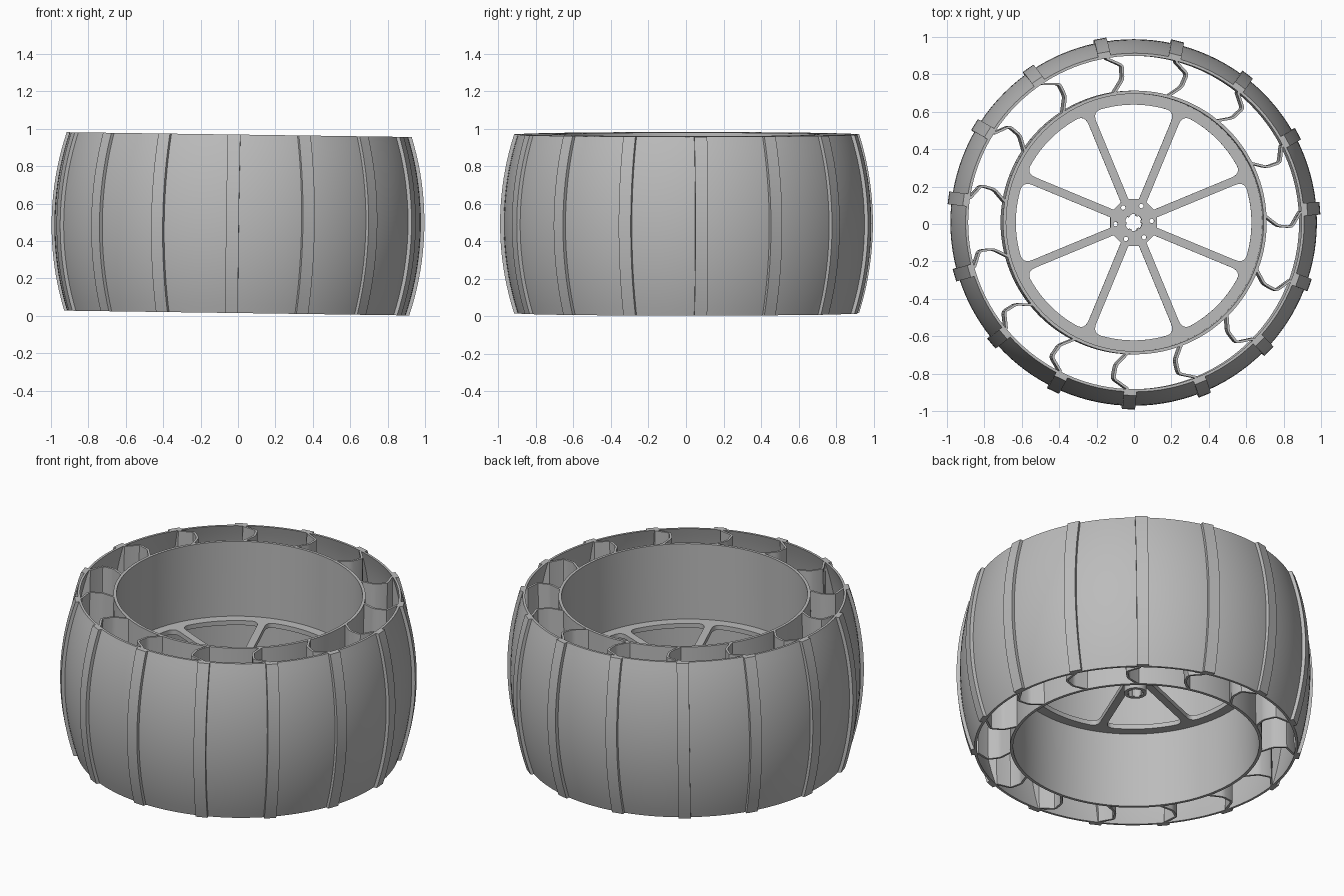
import bpy, bmesh, math
from mathutils import Matrix, Vector

if "Cube" in bpy.data.objects:
    bpy.data.objects.remove(bpy.data.objects["Cube"])

HALF = 0.477                                   # half width of the wheel
COUNT, PHASE = 15, math.radians(4.4)           # treads and flexible paddles
PLACE = Matrix.Translation((-0.002, 0.008, 0.492)) @ Matrix.Rotation(math.radians(0.8), 4, 'Y')

grey = bpy.data.materials.new("wheel grey")
grey.diffuse_color = (0.5, 0.5, 0.5, 1)
grey.use_nodes = True
grey.node_tree.nodes["Principled BSDF"].inputs["Base Color"].default_value = grey.diffuse_color


def crown(z):
    """Outer radius of the barrel-shaped tyre shell at height z."""
    return 0.98 - 1.56 + math.sqrt(1.56 ** 2 - z * z)


def polar(r, a, z=0.0):
    return Vector((r * math.cos(a), r * math.sin(a), z))


def skin(bm, rings, wrap=False):
    """Join closed rings of points into a tube, capped or wrapped round."""
    vs = [[bm.verts.new(p) for p in ring] for ring in rings]
    n = len(vs[0])
    pairs = list(zip(vs, vs[1:])) + ([(vs[-1], vs[0])] if wrap else [])
    for a, b in pairs:
        for i in range(n):
            j = (i + 1) % n
            bm.faces.new((a[i], a[j], b[j], b[i]))
    if not wrap:
        bm.faces.new(vs[0])
        bm.faces.new(vs[-1])


def finish(ob, angle=30):
    ob.data.materials.clear()
    ob.data.materials.append(grey)
    ob.matrix_world = PLACE
    bpy.ops.object.select_all(action='DESELECT')
    ob.select_set(True)
    bpy.context.view_layer.objects.active = ob
    bpy.ops.object.shade_smooth_by_angle(angle=math.radians(angle))


def make(name, bm):
    bmesh.ops.recalc_face_normals(bm, faces=bm.faces)
    me = bpy.data.meshes.new(name)
    bm.to_mesh(me)
    bm.free()
    ob = bpy.data.objects.new(name, me)
    bpy.context.collection.objects.link(ob)
    finish(ob)


def lathe(name, profile, steps=120):
    bm = bmesh.new()
    skin(bm, [[polar(r, math.tau * k / steps, z) for r, z in profile]
              for k in range(steps)], wrap=True)
    make(name, bm)


levels = [HALF * (2 * i / 20 - 1) for i in range(21)]

# Barrel tyre shell and straight inner rim
lathe("tyre_shell", [(crown(z), z) for z in levels] +
      [(crown(z) - 0.014, z) for z in reversed(levels)])
lathe("inner_rim", [(0.705, -HALF), (0.705, HALF), (0.688, HALF), (0.688, -HALF)])

# Tread bars following the crown
bm = bmesh.new()
for k in range(COUNT):
    turn = Matrix.Rotation(PHASE + math.tau * k / COUNT, 3, 'Z')
    skin(bm, [[turn @ Vector((crown(z) + d, t, z)) for d, t in
               ((-0.012, -0.034), (0.019, -0.034), (0.019, 0.034), (-0.012, 0.034))]
              for z in levels])
make("tread_bars", bm)


# Bent paddles between rim and shell
def paddle_ring(z):
    corners = [(0.698, -1.3), (0.768, -5.7), (0.842, -6.0), (0.888, -0.9)]
    pts = [polar(r, math.radians(a)) for r, a in corners]
    path = [pts[0]]
    for i in (1, 2):                            # soften the two bends
        p, q, s = pts[i - 1], pts[i], pts[i + 1]
        a, b = q + (p - q).normalized() * 0.014, q + (s - q).normalized() * 0.014
        path += [a, (a + b + 2 * q) / 4, b]
    path += [pts[3], polar(max(crown(z) - 0.008, 0.892), math.radians(-0.9))]
    left, right = [], []
    for i, p in enumerate(path):
        d = path[min(i + 1, len(path) - 1)] - path[max(i - 1, 0)]
        n = Vector((-d.y, d.x, 0)).normalized() * 0.0065
        left.append(p + n + Vector((0, 0, z)))
        right.append(p - n + Vector((0, 0, z)))
    return left + right[::-1]


bm = bmesh.new()
for k in range(COUNT):
    turn = Matrix.Rotation(PHASE + math.tau * k / COUNT, 3, 'Z')
    skin(bm, [[turn @ p for p in paddle_ring(z)] for z in levels])
make("flexible_paddles", bm)

# Spoked disc: filled outline with windows, bolt holes and a bore
curve = bpy.data.curves.new("spoked_disc", 'CURVE')
curve.dimensions, curve.fill_mode, curve.extrude = '2D', 'BOTH', 0.014


def outline(points):
    s = curve.splines.new('POLY')
    s.points.add(len(points) - 1)
    for q, p in zip(s.points, points):
        q.co = (p.x, p.y, 0, 1)
    s.use_cyclic_u = True


def circle(r, n, centre=Vector((0, 0, 0))):
    return [centre + polar(r, math.tau * i / n) for i in range(n)]


outline(circle(0.69, 120))
outline(circle(0.045, 32))
for k in range(6):
    outline(circle(0.012, 12, polar(0.097, math.radians(5 + 60 * k))))

slope, gap = math.tan(math.pi / 8), 0.022 / math.cos(math.pi / 8)
edge = math.pi / 8 - math.asin(0.022 / 0.63)   # angle of the outer window corner
for k in range(8):
    # upper half of one window, then its mirror image
    corner = polar(0.63, edge)
    along = polar(0.575, math.pi / 8 - math.asin(0.022 / 0.575))
    arc_end = polar(0.63, edge - 0.075)
    half = [Vector((0.125, 0.125 * slope - gap, 0))]
    for i in range(7):
        t = i / 6
        half.append(along * (1 - t) ** 2 + corner * 2 * t * (1 - t) + arc_end * t * t)
    half += [polar(0.63, (edge - 0.075) * (1 - i / 6)) for i in range(1, 6)]
    other = [Vector((p.x, -p.y, 0)) for p in reversed(half)]
    turn = Matrix.Rotation(k * math.pi / 4, 3, 'Z')
    outline([turn @ p for p in half + [Vector((0.63, 0, 0))] + other])

disc = bpy.data.objects.new("spoked_disc", curve)
bpy.context.collection.objects.link(disc)
bpy.ops.object.select_all(action='DESELECT')
disc.select_set(True)
bpy.context.view_layer.objects.active = disc
bpy.ops.object.convert(target='MESH')
finish(bpy.context.view_layer.objects.active)

# Hollow hub boss below the disc, with keys inside its bore
lathe("hub_boss", [(0.063, -0.14), (0.063, 0.018), (0.045, 0.018), (0.045, -0.14)], 48)
bm = bmesh.new()
for k in range(6):
    turn = Matrix.Rotation(math.radians(5 + 60 * k), 3, 'Z')
    skin(bm, [[turn @ Vector((x, y, z)) for x, y in
               ((0.038, -0.007), (0.047, -0.007), (0.047, 0.007), (0.038, 0.007))]
              for z in (-0.138, 0.016)])
make("bore_keys", bm)
